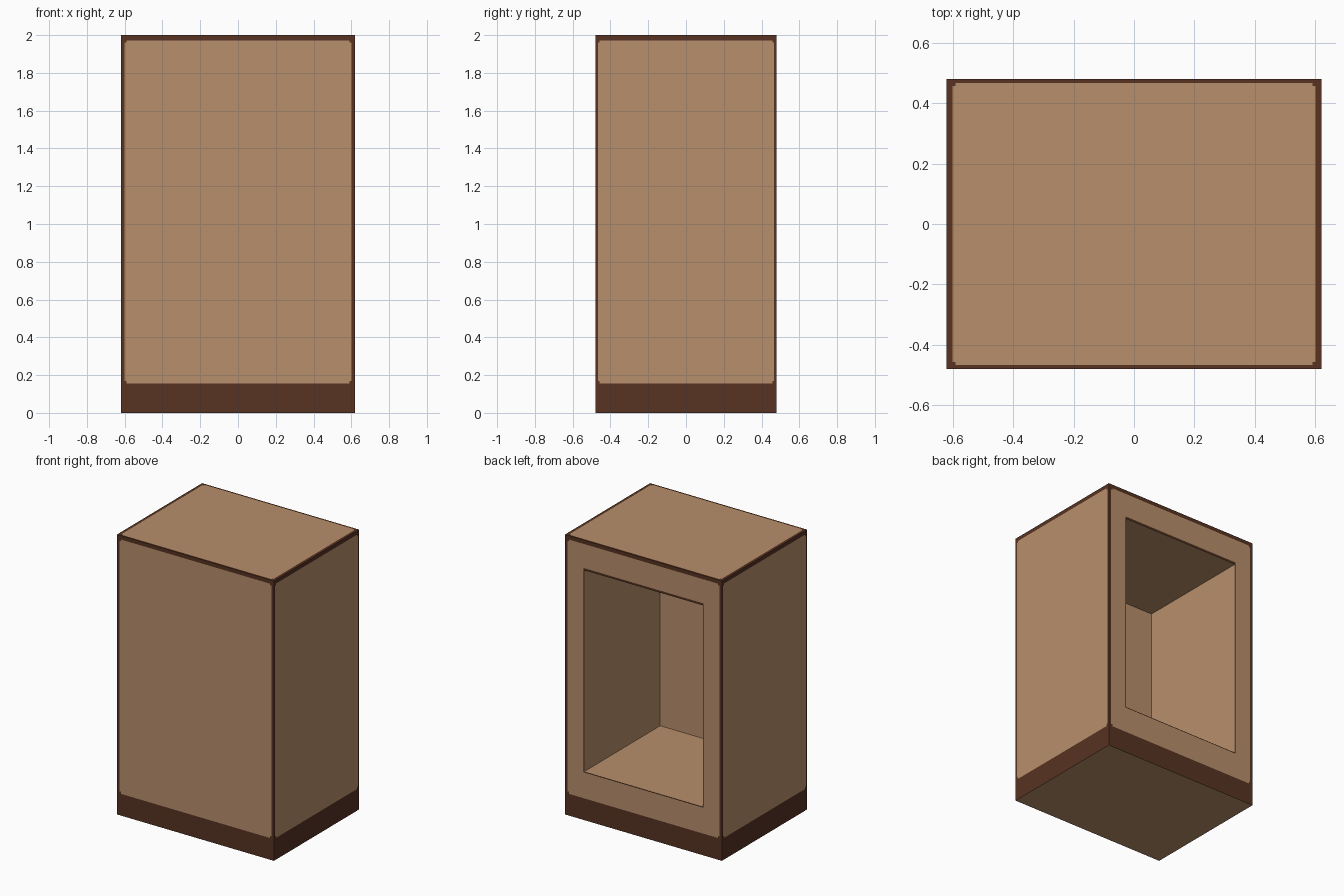
import bpy
import bmesh
from mathutils import Matrix

if "Cube" in bpy.data.objects:
    bpy.data.objects.remove(bpy.data.objects["Cube"])

X, Y, H = 0.62, 0.48, 2.0             # half width, half depth, height
HOLE_X, HOLE_Z0, HOLE_Z1 = 0.47, 0.345, 1.785
BACK_WALL = -0.38


def material(name, rgb):
    m = bpy.data.materials.new(name)
    m.diffuse_color = (*rgb, 1)
    m.use_nodes = True
    m.node_tree.nodes["Principled BSDF"].inputs["Base Color"].default_value = m.diffuse_color
    return m


tan = material("tan_wood", (0.479, 0.275, 0.150))
dark = material("dark_brown_wood", (0.095, 0.033, 0.016))


def box(bm, x, y0, y1, z0, z1):
    mat = Matrix.Translation((0, (y0 + y1) / 2, (z0 + z1) / 2)) @ \
        Matrix.Diagonal((2 * x, y1 - y0, z1 - z0, 1))
    bmesh.ops.create_cube(bm, size=1, matrix=mat)


def finish(bm, name):
    me = bpy.data.meshes.new(name)
    bm.to_mesh(me)
    bm.free()
    me.materials.append(tan)
    me.materials.append(dark)
    ob = bpy.data.objects.new(name, me)
    bpy.context.collection.objects.link(ob)


# Cabinet shell, cut along the trim lines and the opening
bm = bmesh.new()
box(bm, X, -Y, Y, 0, H)
cuts = {0: [s * v for v in (0.60, 0.59, 0.475, HOLE_X) for s in (-1, 1)],
        1: [s * v for v in (0.467, 0.457) for s in (-1, 1)],
        2: [0.155, 0.17, 0.34, HOLE_Z0, HOLE_Z1, 1.80, 1.96, 1.972]}
for axis, values in cuts.items():
    no = [0, 0, 0]
    no[axis] = 1
    for v in values:
        co = [0, 0, 0]
        co[axis] = v
        bmesh.ops.bisect_plane(bm, geom=bm.verts[:] + bm.edges[:] + bm.faces[:],
                               plane_co=co, plane_no=no, dist=1e-5)

# Dark border with small notched corners on each side; underside stays tan
hole = []
for f in bm.faces:
    f.normal_update()
    c, n = f.calc_center_median(), f.normal
    outer = (abs(c.x) > 0.60, abs(c.y) > 0.467, c.z < 0.155 or c.z > 1.972)
    inner = (abs(c.x) > 0.59, abs(c.y) > 0.457, c.z < 0.17 or c.z > 1.96)
    axes = [i for i in range(3) if abs(n[i]) < 0.5]
    border = any(outer[i] for i in axes) or all(inner[i] for i in axes)
    rim = False
    if n.y > 0.5:
        rim = abs(c.x) < 0.475 and 0.34 < c.z < 1.80
        if abs(c.x) < HOLE_X and HOLE_Z0 < c.z < HOLE_Z1:
            hole.append(f)
    f.material_index = 1 if (border or rim) and n.z > -0.5 else 0
bmesh.ops.delete(bm, geom=hole, context='FACES')
finish(bm, "cabinet_shell")

# Hollow lining, open at the back, facing inward
bm = bmesh.new()
box(bm, HOLE_X, BACK_WALL, Y, HOLE_Z0, HOLE_Z1)
bm.normal_update()
bmesh.ops.delete(bm, geom=[f for f in bm.faces if f.normal.y > 0.5], context='FACES')
bmesh.ops.reverse_faces(bm, faces=bm.faces[:])
finish(bm, "cavity_lining")
